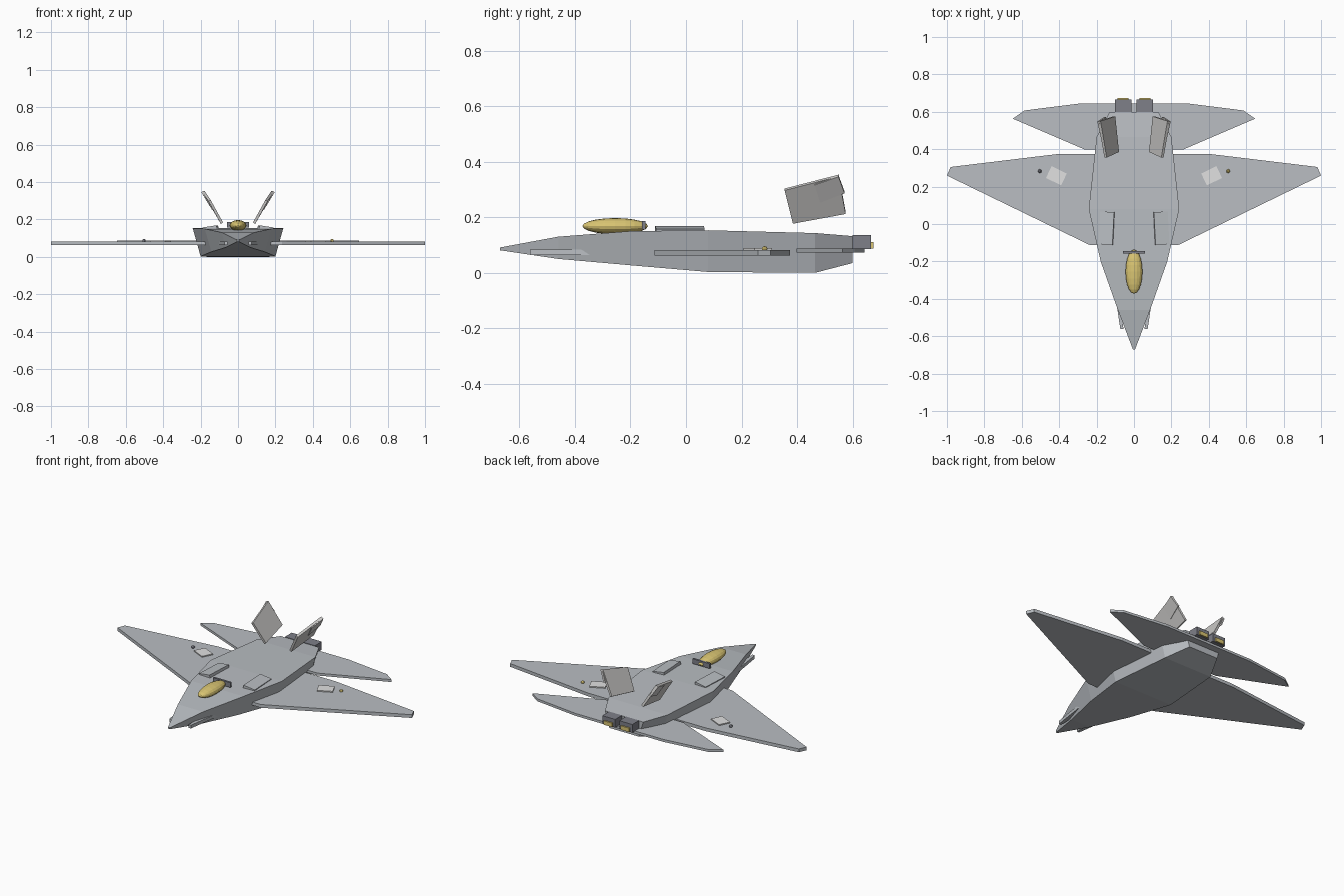
import bpy, math
from mathutils import Matrix, Vector

if "Cube" in bpy.data.objects:
    bpy.data.objects.remove(bpy.data.objects["Cube"])


def material(name, rgb):
    m = bpy.data.materials.new(name)
    m.diffuse_color = (*rgb, 1)
    m.use_nodes = True
    m.node_tree.nodes["Principled BSDF"].inputs["Base Color"].default_value = m.diffuse_color
    return m


HULL = material("hull grey", (0.49, 0.515, 0.545))
FIN = material("fin grey", (0.63, 0.62, 0.61))
PANEL = material("pale grey", (0.75, 0.75, 0.75))
DARK = material("dark grey", (0.21, 0.215, 0.25))
GOLD = material("gold", (0.70, 0.56, 0.17))


def mesh(name, verts, faces, mat):
    me = bpy.data.meshes.new(name)
    me.from_pydata(verts, [], faces)
    me.materials.append(mat)
    ob = bpy.data.objects.new(name, me)
    bpy.context.collection.objects.link(ob)
    return ob


def loft(name, rings, mat):
    """Skin a list of equal-length rings and cap both ends."""
    n = len(rings[0])
    verts = [p for r in rings for p in r]
    faces = [(k * n + i, k * n + (i + 1) % n, (k + 1) * n + (i + 1) % n, (k + 1) * n + i)
             for k in range(len(rings) - 1) for i in range(n)]
    faces += [tuple(reversed(range(n))), tuple(range(len(verts) - n, len(verts)))]
    return mesh(name, verts, faces, mat)


def plate(name, outline, z0, z1, mat):
    return loft(name, [[(x, y, z) for x, y in outline] for z in (z0, z1)], mat)


def slab(name, pts, thick, mat):
    """Thicken a planar quad in space along its normal."""
    pts = [Vector(p) for p in pts]
    n = (pts[1] - pts[0]).cross(pts[-1] - pts[0]).normalized() * thick / 2
    return loft(name, [[p - n for p in pts], [p + n for p in pts]], mat)


def box(name, loc, size, mat, roll=0, yaw=0):
    c = [(-.5, -.5), (.5, -.5), (.5, .5), (-.5, .5)]
    ob = loft(name, [[(x * size[0], y * size[1], z * size[2]) for x, y in c]
                     for z in (-.5, .5)], mat)
    ob.data.transform(Matrix.Translation(loc) @ Matrix.Rotation(yaw, 4, 'Z')
                      @ Matrix.Rotation(roll, 4, 'Y'))
    return ob


def ball(name, loc, radii, mat, seg=16, rings=10):
    bpy.ops.mesh.primitive_uv_sphere_add(segments=seg, ring_count=rings, radius=1)
    ob = bpy.context.object
    ob.name = name
    # poles point along the length
    ob.data.transform(Matrix.Translation(loc) @ Matrix.Diagonal((*radii, 1))
                      @ Matrix.Rotation(math.pi / 2, 4, 'X'))
    ob.data.materials.append(mat)
    return ob


# Fuselage: y, top half width, bottom half width, bottom z, top z
stations = [(-0.67, 0.006, 0.004, 0.081, 0.091), (-0.46, 0.086, 0.066, 0.05, 0.13),
            (-0.2, 0.178, 0.142, 0.027, 0.15), (0.08, 0.242, 0.2, 0.003, 0.153),
            (0.465, 0.2, 0.165, 0.0, 0.143), (0.6, 0.13, 0.1, 0.035, 0.132)]
loft("fuselage", [[(-b, y, z0), (-t, y, z1), (t, y, z1), (b, y, z0)]
                  for y, t, b, z0, z1 in stations], HULL)

# Main wings and tailplane, each one plate through the fuselage
wing = [(0.235, -0.113), (1.0, 0.259), (0.98, 0.305), (0.4, 0.375)]
tail = [(0.26, 0.397), (0.648, 0.563), (0.585, 0.607), (0.30, 0.643)]
for name, half, z0, z1 in (("wings", wing, 0.062, 0.082), ("tailplane", tail, 0.072, 0.087)):
    plate(name, half + [(-x, y) for x, y in reversed(half)], z0, z1, HULL)

for side, s in (("right", 1), ("left", -1)):
    # Canted fins with a rudder plate proud of the outer face
    slab(side + "_fin", [(s * 0.152, 0.355, 0.30), (s * 0.185, 0.55, 0.35),
                         (s * 0.106, 0.575, 0.215), (s * 0.086, 0.385, 0.18)], 0.014, FIN)
    slab(side + "_rudder", [(s * 0.172, 0.463, 0.319), (s * 0.191, 0.549, 0.349),
                            (s * 0.155, 0.571, 0.289), (s * 0.134, 0.483, 0.255)], 0.012, FIN)
    # Sloping intake covers
    box(side + "_intake", (s * 0.146, -0.022, 0.151), (0.075, 0.175, 0.024), HULL,
        roll=s * 0.15, yaw=s * 0.05)
    # Nose strakes
    plate(side + "_strake", [(s * x, y) for x, y in ((0.057, -0.562), (0.073, -0.562),
                             (0.115, -0.28), (0.07, -0.28))], 0.063, 0.083, HULL)
    # Wing panels and tip lights
    box(side + "_wing_panel", (s * 0.415, 0.258, 0.084), (0.09, 0.07, 0.009), PANEL,
        yaw=s * 0.45)
    ball(side + "_light", (s * 0.503, 0.283, 0.086), (0.01, 0.01, 0.01),
         GOLD if s > 0 else DARK, 8, 6)
    # Engine nozzles and exhaust glow
    box(side + "_nozzle", (s * 0.058, 0.633, 0.11), (0.088, 0.066, 0.05), DARK)
    box(side + "_exhaust", (s * 0.058, 0.67, 0.099), (0.058, 0.009, 0.024), GOLD)

# Canopy and the bar behind it
ball("canopy", (0, -0.255, 0.168), (0.045, 0.118, 0.029), GOLD)
box("canopy_bar", (0, -0.152, 0.171), (0.118, 0.013, 0.03), DARK)

# Consistent outward normals
for ob in bpy.context.scene.objects:
    bpy.ops.object.select_all(action='DESELECT')
    ob.select_set(True)
    bpy.context.view_layer.objects.active = ob
    bpy.ops.object.mode_set(mode='EDIT')
    bpy.ops.mesh.select_all(action='SELECT')
    bpy.ops.mesh.normals_make_consistent(inside=False)
    bpy.ops.object.mode_set(mode='OBJECT')
